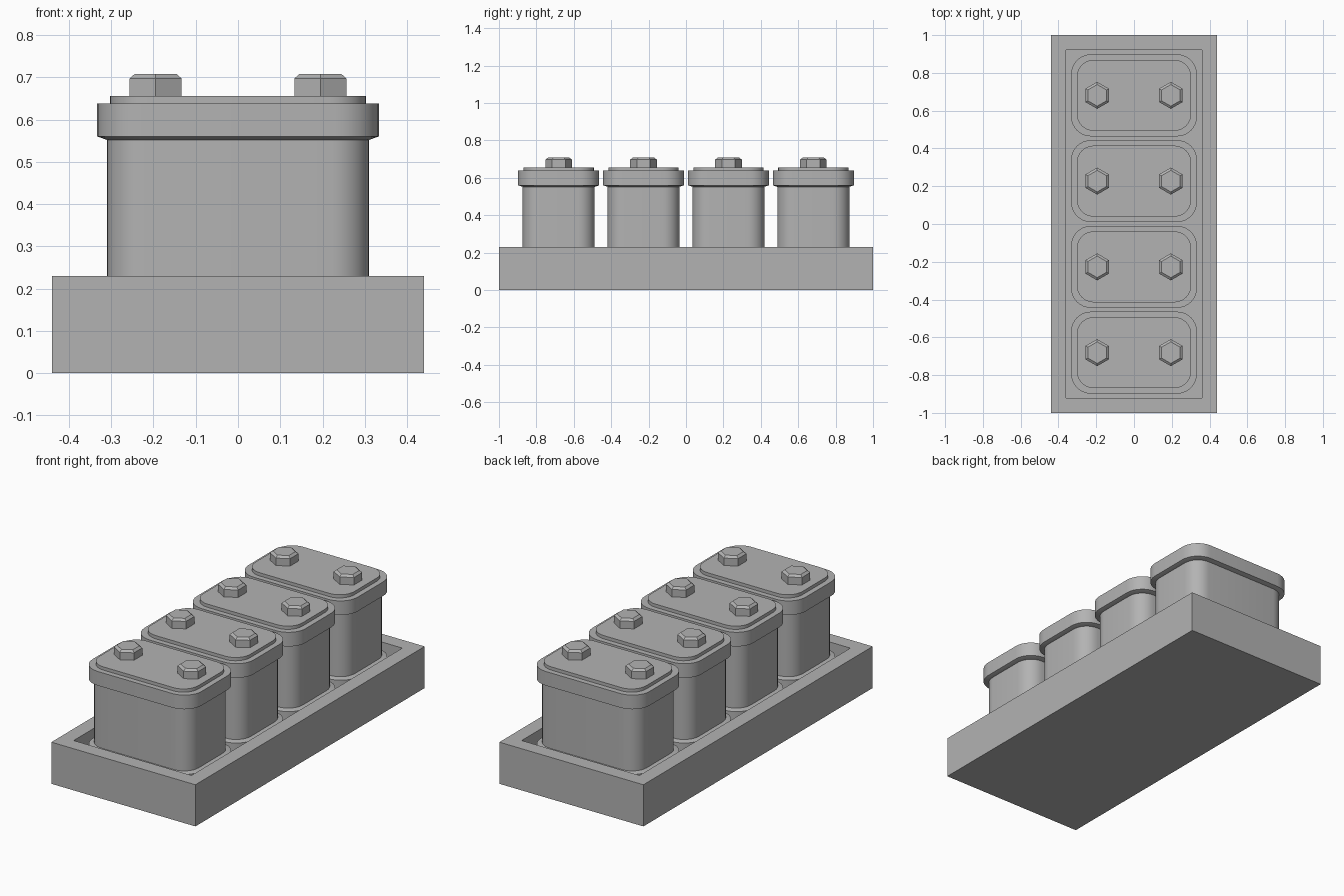
import bpy, bmesh, math

cube = bpy.data.objects.get("Cube")
if cube:
    bpy.data.objects.remove(cube)

GREY = (0.45, 0.45, 0.45, 1)
grey = bpy.data.materials.new("mid_grey")
grey.use_nodes = True
grey.diffuse_color = GREY
grey.node_tree.nodes["Principled BSDF"].inputs["Base Color"].default_value = GREY


def rounded_rect(hx, hy, r, steps=8):
    """Outline of a rectangle with round corners; r = 0 gives four points."""
    if r == 0:
        return [(hx, hy), (-hx, hy), (-hx, -hy), (hx, -hy)]
    pts = []
    for q, (sx, sy) in enumerate([(1, 1), (-1, 1), (-1, -1), (1, -1)]):
        for i in range(steps + 1):
            a = math.pi / 2 * (q + i / steps)
            pts.append((sx * (hx - r) + r * math.cos(a), sy * (hy - r) + r * math.sin(a)))
    return pts


def hexagon(r):
    return [(r * math.sin(k * math.pi / 3), -r * math.cos(k * math.pi / 3)) for k in range(6)]


def loft(name, sections, location=(0, 0, 0), smooth=False):
    """Join stacked (outline, height) sections and cap both ends."""
    bm = bmesh.new()
    rings = [[bm.verts.new((x, y, z)) for x, y in pts] for pts, z in sections]
    n = len(rings[0])
    for low, high in zip(rings, rings[1:]):
        for i in range(n):
            j = (i + 1) % n
            bm.faces.new((low[i], low[j], high[j], high[i]))
    bm.faces.new(rings[0][::-1])
    bm.faces.new(rings[-1])
    bmesh.ops.recalc_face_normals(bm, faces=bm.faces)
    mesh = bpy.data.meshes.new(name)
    bm.to_mesh(mesh)
    bm.free()
    mesh.materials.append(grey)
    obj = bpy.data.objects.new(name, mesh)
    obj.location = location
    bpy.context.collection.objects.link(obj)
    if smooth:
        bpy.ops.object.select_all(action="DESELECT")
        obj.select_set(True)
        bpy.context.view_layer.objects.active = obj
        bpy.ops.object.shade_smooth_by_angle(angle=math.radians(25))
    return obj


# Open tray: up the outside, over the lip and down to the floor
FLOOR = 0.08
outer = rounded_rect(0.44, 1.0, 0)
inner = rounded_rect(0.36, 0.92, 0)
loft("tray", [(outer, 0), (outer, 0.23), (inner, 0.23), (inner, FLOOR)])

body = rounded_rect(0.31, 0.193, 0.09)
rim = rounded_rect(0.333, 0.217, 0.105)
plate = rounded_rect(0.303, 0.188, 0.09)

for n in range(4):
    y = (n - 1.5) * 0.454
    at = (0, y, 0)
    # Cell: foot flange, straight body, and overhanging lid
    loft(f"cell_foot_{n + 1}", [(rim, FLOOR), (rim, 0.2), (body, 0.207)], at, True)
    loft(f"cell_body_{n + 1}", [(body, 0.2), (body, 0.56)], at, True)
    loft(f"cell_lid_{n + 1}", [(body, 0.552), (rim, 0.56), (rim, 0.638)], at, True)
    loft(f"cell_top_plate_{n + 1}", [(plate, 0.63), (plate, 0.656)], at, True)
    # Hexagonal terminals with a chamfered top
    for side, x in (("left", 0.195), ("right", -0.195)):
        loft(f"terminal_{side}_{n + 1}",
             [(hexagon(0.0715), 0.65), (hexagon(0.0715), 0.697), (hexagon(0.057), 0.708)],
             (x, y, 0))
